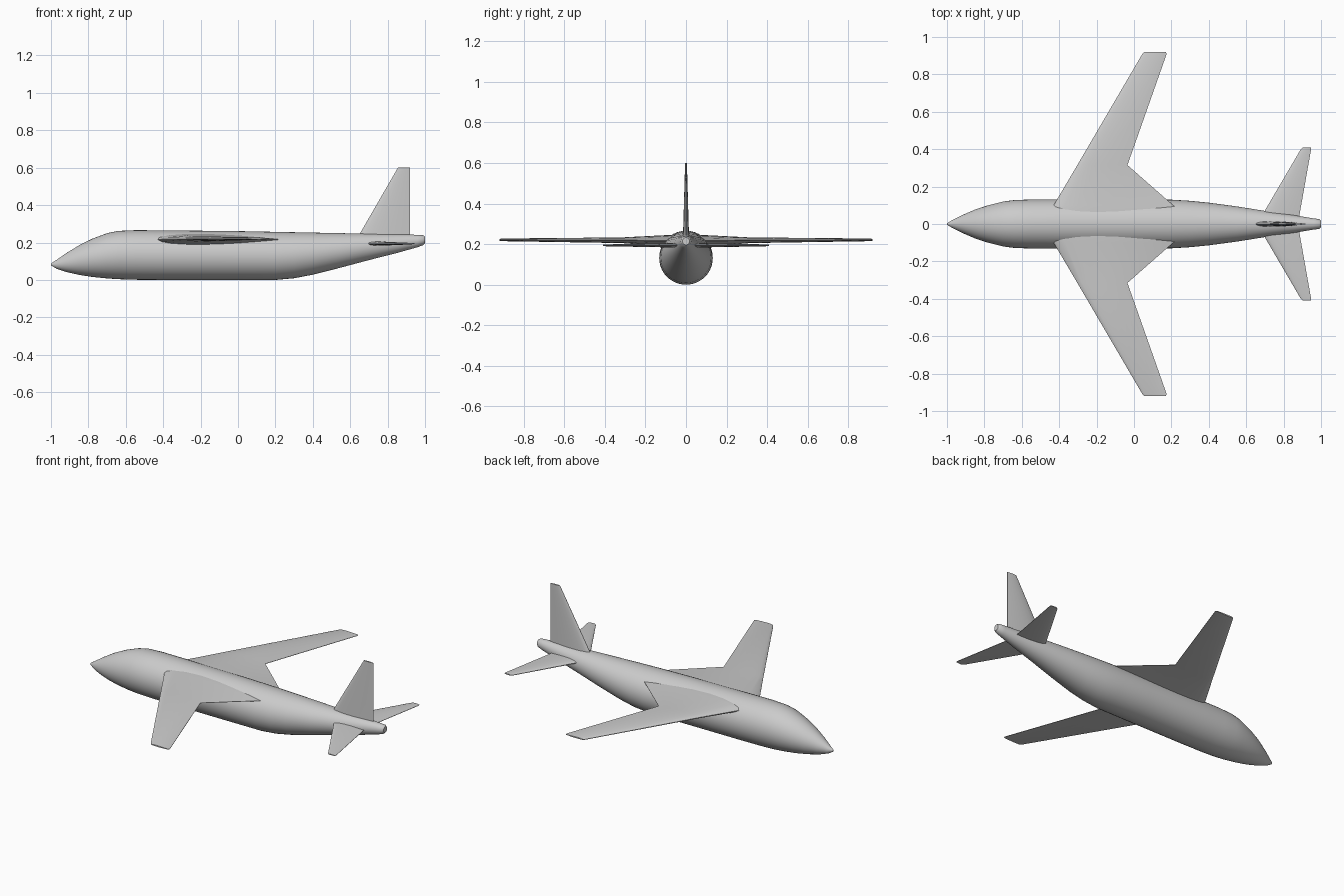
import bpy, bmesh, math
from mathutils import Vector

if "Cube" in bpy.data.objects:
    bpy.data.objects.remove(bpy.data.objects["Cube"])

# Single paint colour
paint = bpy.data.materials.new("light grey paint")
paint.use_nodes = True
grey = (0.6, 0.6, 0.6, 1)
paint.diffuse_color = grey
paint.node_tree.nodes["Principled BSDF"].inputs["Base Color"].default_value = grey


def loft(name, rings, angle):
    """Skin a list of equal-length closed rings and cap both ends."""
    bm = bmesh.new()
    rows = [[bm.verts.new(p) for p in ring] for ring in rings]
    for a, b in zip(rows, rows[1:]):
        for i in range(len(a)):
            j = (i + 1) % len(a)
            bm.faces.new((a[i], a[j], b[j], b[i]))
    bm.faces.new(rows[0])
    bm.faces.new(rows[-1])
    bmesh.ops.recalc_face_normals(bm, faces=bm.faces)
    mesh = bpy.data.meshes.new(name)
    bm.to_mesh(mesh)
    bm.free()
    obj = bpy.data.objects.new(name, mesh)
    bpy.context.collection.objects.link(obj)
    mesh.materials.append(paint)
    bpy.ops.object.select_all(action='DESELECT')
    obj.select_set(True)
    bpy.context.view_layer.objects.active = obj
    bpy.ops.object.shade_smooth_by_angle(angle=math.radians(angle))
    return obj


def airfoil(lead, trail, thick, n=10):
    """Closed section as (chord position, offset) pairs, rounded in front."""
    def half(t):
        return 0.5 * thick * 2.6 * math.sqrt(t) * (1 - t) + 0.001
    ts = [(1 - math.cos(math.pi * i / n)) / 2 for i in range(n + 1)]
    top = [(lead + (trail - lead) * t, half(t)) for t in ts]
    return top + [(x, -h) for x, h in reversed(top)]


def surface(name, stations):
    """Horizontal flying surface, mirrored about the centre line."""
    full = [(-s[0], *s[1:]) for s in reversed(stations) if s[0] > 0] + stations
    loft(name, [[(x, y, z + h) for x, h in airfoil(le, te, th)]
                for y, le, te, z, th in full], 35)


# Fuselage: x, bottom, top, half width
stations = [
    (-1.0, 0.078, 0.088, 0.004), (-0.97, 0.06, 0.107, 0.022),
    (-0.92, 0.043, 0.142, 0.047), (-0.85, 0.027, 0.185, 0.077),
    (-0.78, 0.016, 0.22, 0.1), (-0.7, 0.008, 0.25, 0.12),
    (-0.64, 0.004, 0.262, 0.128), (-0.55, 0.001, 0.266, 0.131),
    (-0.4, 0, 0.265, 0.132), (0, 0, 0.261, 0.132),
    (0.2, 0, 0.257, 0.13), (0.3, 0.009, 0.255, 0.124),
    (0.4, 0.028, 0.253, 0.114), (0.55, 0.066, 0.25, 0.094),
    (0.7, 0.106, 0.247, 0.07), (0.85, 0.144, 0.244, 0.048),
    (0.96, 0.175, 0.241, 0.03), (0.99, 0.186, 0.239, 0.026),
    (1.0, 0.196, 0.232, 0.017)]
sides = 40
rings = []
for x, low, high, w in stations:
    angles = [2 * math.pi * i / sides for i in range(sides)]
    rings.append([(x, w * math.cos(a), (low + high) / 2 + (high - low) / 2 * math.sin(a))
                  for a in angles])
loft("fuselage", rings, 40)

# Swept wing with a trailing edge kink: y, leading x, trailing x, z, thickness
surface("wing", [(0, -0.49, 0.32, 0.216, 0.066), (0.1, -0.43, 0.21, 0.216, 0.054),
                 (0.315, -0.303, -0.035, 0.219, 0.026),
                 (0.91, 0.045, 0.175, 0.221, 0.011), (0.92, 0.055, 0.17, 0.221, 0.006)])

# Tailplane
surface("tailplane", [(0, 0.657, 0.875, 0.194, 0.022), (0.05, 0.687, 0.885, 0.194, 0.02),
                      (0.4, 0.892, 0.947, 0.194, 0.007), (0.41, 0.902, 0.945, 0.194, 0.004)])

# Vertical fin: z, leading x, trailing x, thickness
fin = [(0.2, 0.625, 0.92, 0.03), (0.25, 0.653, 0.92, 0.027), (0.6, 0.855, 0.92, 0.007)]
loft("tail_fin", [[(x, h, z) for x, h in airfoil(le, te, th)] for z, le, te, th in fin], 35)
